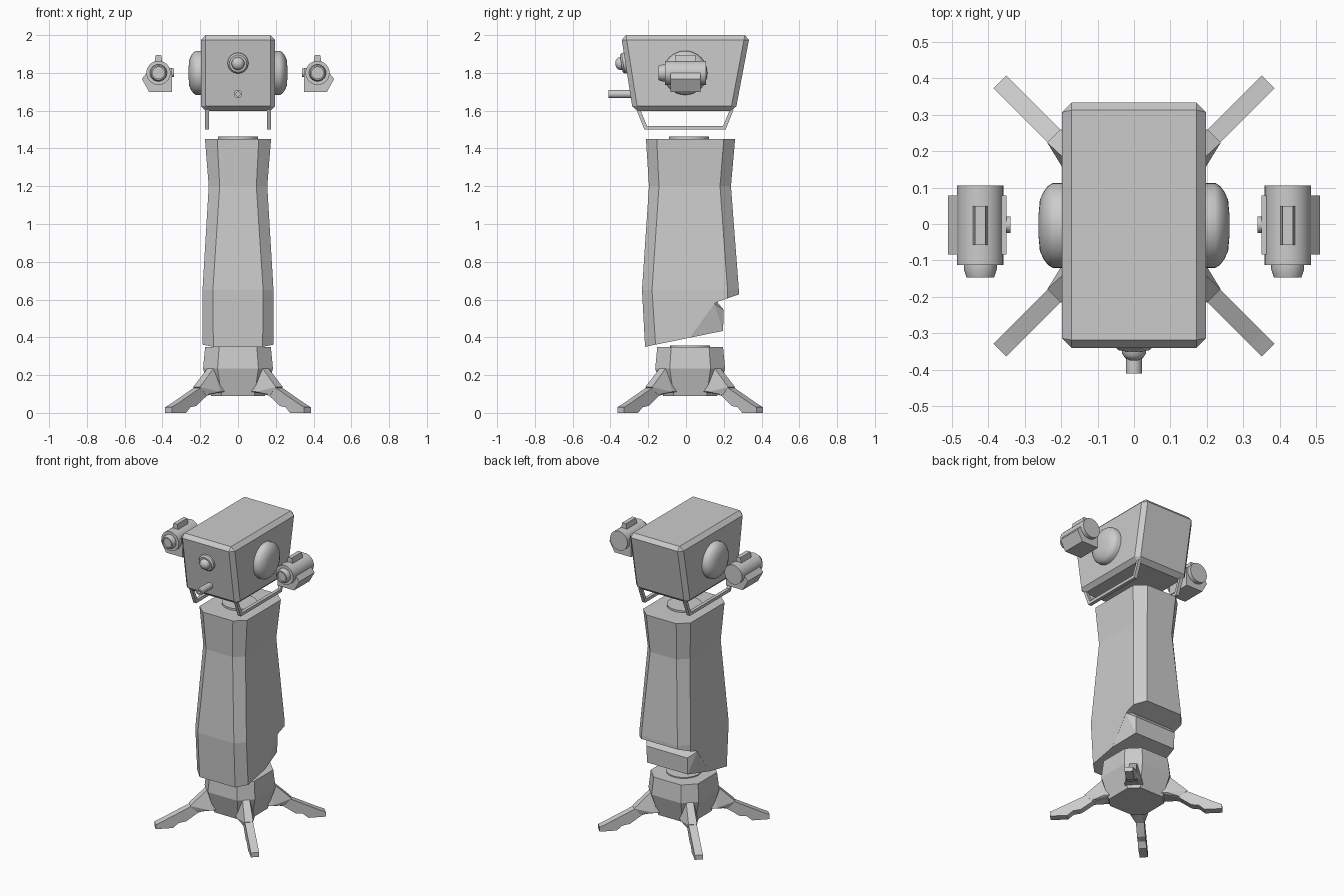
import bpy, bmesh, math
from mathutils import Vector

if "Cube" in bpy.data.objects:
    bpy.data.objects.remove(bpy.data.objects["Cube"])

YC = 0.022  # centre line of column, base and legs
grey = bpy.data.materials.new("plain grey")
grey.diffuse_color = (0.6, 0.6, 0.6, 1)
grey.use_nodes = True
grey.node_tree.nodes["Principled BSDF"].inputs["Base Color"].default_value = grey.diffuse_color


def finish(name, bm, smooth=False):
    bmesh.ops.remove_doubles(bm, verts=bm.verts, dist=1e-5)
    bmesh.ops.recalc_face_normals(bm, faces=bm.faces)
    me = bpy.data.meshes.new(name)
    bm.to_mesh(me)
    bm.free()
    me.materials.append(grey)
    if smooth:
        for p in me.polygons:
            p.use_smooth = True
        me.set_sharp_from_angle(angle=math.radians(smooth))
    ob = bpy.data.objects.new(name, me)
    bpy.context.collection.objects.link(ob)
    return ob


def loft(name, rings, smooth=False):
    """Skin a list of equal-length closed rings and cap both ends."""
    bm = bmesh.new()
    vs = [[bm.verts.new(p) for p in r] for r in rings]
    n = len(vs[0])
    for a, b in zip(vs, vs[1:]):
        for i in range(n):
            j = (i + 1) % n
            bm.faces.new((a[i], a[j], b[j], b[i]))
    bm.faces.new(vs[0][::-1])
    bm.faces.new(vs[-1])
    return finish(name, bm, smooth)


def prism(name, pts, place, lo, hi):
    """Extrude a 2D outline; place(a, b, t) turns it into 3D."""
    return loft(name, [[place(a, b, t) for a, b in pts] for t in (lo, hi)])


def lathe(name, profile, origin, axis, n=24, smooth=40):
    """Turn (radius, distance) pairs about an axis."""
    q = Vector(axis).normalized().to_track_quat('Z', 'Y')
    o = Vector(origin)
    ring = [(math.cos(2 * math.pi * i / n), math.sin(2 * math.pi * i / n)) for i in range(n)]
    return loft(name, [[o + q @ Vector((r * c, r * s, t)) for c, s in ring]
                       for r, t in profile], smooth)


def hull(name, pts):
    bm = bmesh.new()
    for p in pts:
        bm.verts.new(p)
    res = bmesh.ops.convex_hull(bm, input=bm.verts)
    bmesh.ops.delete(bm, geom=[v for v in bm.verts if not v.link_faces], context='VERTS')
    bmesh.ops.dissolve_limit(bm, angle_limit=0.02, verts=bm.verts, edges=bm.edges)
    return finish(name, bm)


def octagon(z, hx, ix, yf, yfc, ybc, yb):
    """Bevelled rectangle: half width, inner half width, then y stations."""
    return [(ix, yf, z), (hx, yfc, z), (hx, ybc, z), (ix, yb, z),
            (-ix, yb, z), (-hx, ybc, z), (-hx, yfc, z), (-ix, yf, z)]


def side(y, z, x):
    return (x, y, z)


# Head: tapered box with one-step bevels
head = loft("head", [[(x, y, z) for x, y in ((-.197, f), (.197, f), (.197, b), (-.197, b))]
                     for z, f, b in ((1.598, -.281, .262), (2.0, -.344, .338))])
bev = head.modifiers.new("edge_bevel", 'BEVEL')
bev.width, bev.segments = .026, 1

# Eye and nozzle on the head front
n_front = Vector((0, -.402, -.063)).normalized()
lathe("eye_ring", [(.055, -.01), (.055, .012), (.046, .022), (.034, .022), (.033, .034),
                   (.026, .045), (.014, .052), (0, .054)], (0, -.321, 1.853), n_front)
lathe("nozzle", [(.022, 0), (.022, .13), (.011, .13), (.011, .11)], (0, -.28, 1.688), (0, -1, 0), 12)

# Skid rails under the head
rail = [(-.262, 1.605), (-.22, 1.5), (.21, 1.5), (.252, 1.605),
        (.232, 1.605), (.197, 1.52), (-.207, 1.52), (-.242, 1.605)]
for s, tag in ((-1, "left"), (1, "right")):
    prism(tag + "_skid_rail", rail, side, s * .153, s * .175)
    # Side domes
    lathe(tag + "_dome", [(.117, .18), (.117, .222), (.108, .236), (.092, .248), (.07, .258),
                          (.035, .261), (0, .262)], (0, -.004, 1.8), (s, 0, 0), 32, 60)

    # Floating side pods
    def pod(u, z, y, s=s):
        return (s * (.421 + u), y, z)
    lathe(tag + "_pod_barrel", [(.064, -.105), (.064, .112), (.045, .112), (.045, .125),
                                (.038, .146), (.031, .146), (.031, .135)],
          pod(0, 1.8, 0), (0, -1, 0))
    prism(tag + "_pod_bracket", [(.088, 1.768), (.05, 1.70), (-.072, 1.70), (-.072, 1.825),
                                 (0, 1.825), (.047, 1.82)], pod, -.083, .078)
    prism(tag + "_pod_fin", [(-.022, 1.85), (-.014, 1.895), (.014, 1.895), (.022, 1.85)],
          pod, -.057, .05)
    lathe(tag + "_pod_knob", [(.023, -.02), (.023, .013)], pod(-.07, 1.8, -.002), (-s, 0, 0), 12)

# Column: bevelled loft, trimmed by its side outline
column = loft("column", [octagon(1.45, .175, .11, -.212, -.155, .20, .26),
                         octagon(1.2, .155, .097, -.196, -.143, .18, .238),
                         octagon(.65, .188, .133, -.233, -.18, .22, .28),
                         octagon(.30, .187, .13, -.214, -.157, .22, .28)])
trim = prism("column_trim_cutter", [(-.6, .272), (.02, .398), (.15, .578), (.164, .587),
                                    (.6, .738), (.6, .1), (-.6, .1)], side, -.5, .5)
trim.hide_render = True
trim.hide_set(True)
cut = column.modifiers.new("trim", 'BOOLEAN')
cut.operation, cut.solver, cut.object = 'DIFFERENCE', 'EXACT', trim

# Recessed lower back of the column
tail = []
for s in (-1, 1):
    tail += [(s * .187, .02, .398), (s * .187, .15, .578), (s * .15, .164, .588),
             (s * .15, .2, .545), (s * .15, .196, .434), (s * .12, -.05, .40), (s * .12, -.05, .56)]
hull("column_tail", tail)

# Turntable discs
lathe("neck_disc", [(.106, 1.44), (.106, 1.462)], (0, .016, 0), (0, 0, 1), 32)
lathe("base_disc", [(.106, .34), (.106, .357)], (0, YC, 0), (0, 0, 1), 32)


# Octagonal base
def base_ring(z, h, i):
    return octagon(z, h, i, YC - h, YC - i, YC + i, YC + h)


loft("base", [base_ring(.09, .143, .087), base_ring(.235, .185, .108), base_ring(.35, .174, .1)])

# Four diagonal legs, each with a wedge bracket
leg = [(.15, .16), (.304, .134), (.475, .05), (.52, .03), (.52, 0), (.415, 0), (.38, .03),
       (.335, .037), (.26, .09), (.15, .115)]
for k, tag in enumerate(("back_right", "back_left", "front_left", "front_right")):
    a = math.radians(45 + 90 * k)

    def spot(r, z, w, c=math.cos(a), s=math.sin(a)):
        return (r * c - w * s, YC + r * s + w * c, z)
    prism(tag + "_leg", leg, spot, -.025, .025)
    hull(tag + "_leg_bracket", [spot(r, z, m * w) for m in (-1, 1) for r, z, w in
                                ((.15, .235, .022), (.205, .237, .022), (.31, .137, .026),
                                 (.15, .112, .055), (.19, .112, .055), (.27, .095, .026))])
